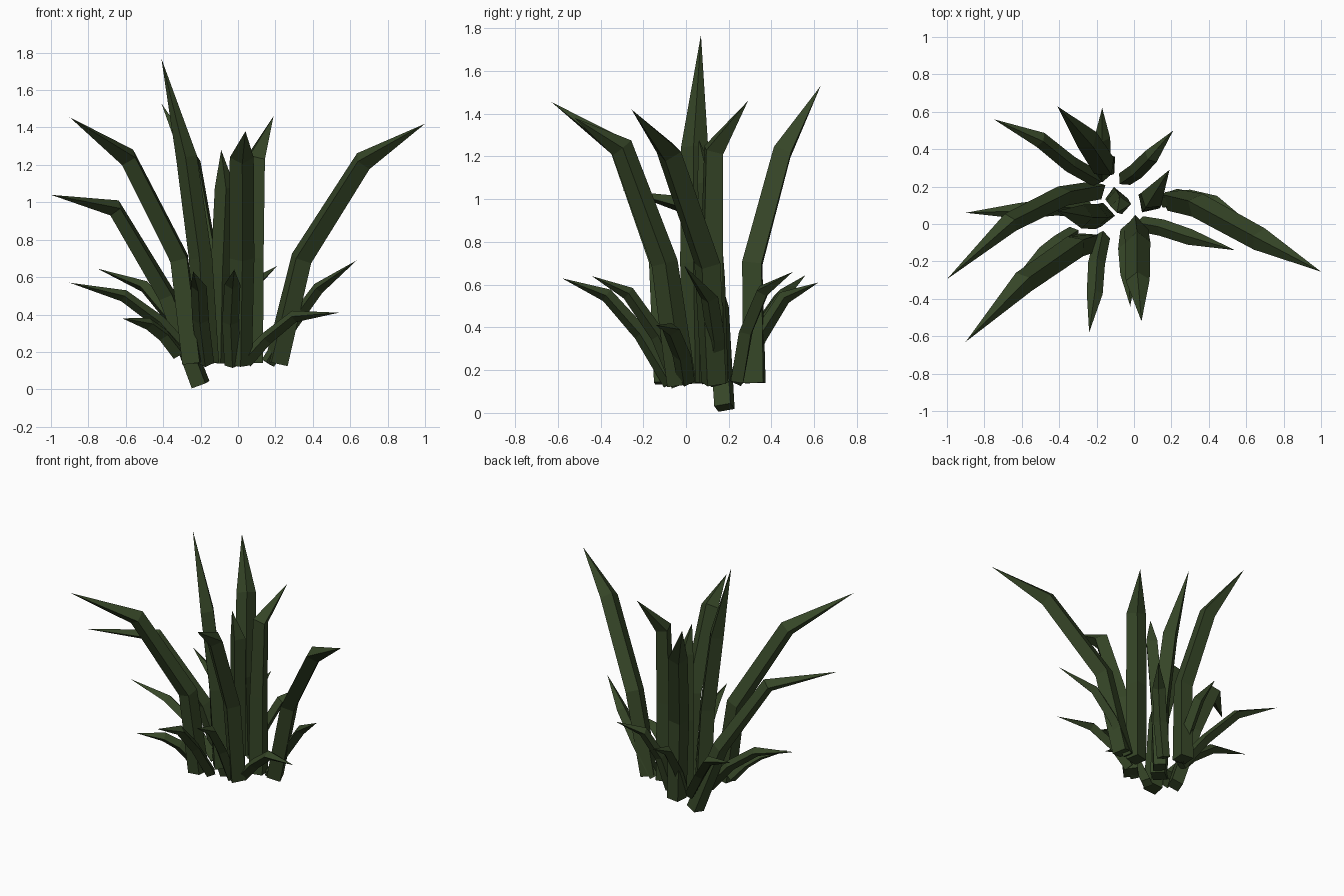
import bpy, bmesh
from mathutils import Vector

green = bpy.data.materials.new("dark_green")
green.diffuse_color = (0.036, 0.06, 0.02, 1)


def blade(name, base, mid, bend, tip, width, thick):
    """Diamond-section blade: three rings along a bent spine, closing to a point."""
    pts = [Vector(p) for p in (base, mid, bend, tip)]
    out = pts[3] - pts[0]
    out.z = 0
    side = Vector((0, 0, 1)).cross(out).normalized()
    bm = bmesh.new()
    rings = []
    for i in range(3):
        ahead = (pts[i + 1] - pts[i]).normalized()
        behind = (pts[i] - pts[i - 1]).normalized() if i else ahead
        tangent = (ahead + behind).normalized()
        s = (side - tangent * side.dot(tangent)).normalized()
        n = tangent.cross(s)
        w = s * width * (0.95, 1.0, 0.95)[i] / 2
        t = n * thick * (1.1, 1.0, 0.9)[i] / 2
        rings.append([bm.verts.new(pts[i] + d) for d in (w, t, -w, -t)])
    bm.faces.new(rings[0])
    end = bm.verts.new(pts[3])
    for j in range(4):
        m = (j + 1) % 4
        for a, b in zip(rings, rings[1:]):
            bm.faces.new((a[j], a[m], b[m], b[j]))
        bm.faces.new((rings[2][j], rings[2][m], end))
    bmesh.ops.recalc_face_normals(bm, faces=bm.faces)
    mesh = bpy.data.meshes.new(name)
    bm.to_mesh(mesh)
    bm.free()
    mesh.materials.append(green)
    bpy.context.collection.objects.link(bpy.data.objects.new(name, mesh))


# Tall blades: base, middle, bend, tip
tall = [
    ((-.17, .05, .14), (-.20, .04, .70), (-.275, .04, 1.24), (-.41, .07, 1.77)),
    ((-.245, -.10, .14), (-.315, -.12, .70), (-.59, -.31, 1.24), (-.90, -.63, 1.455)),
    ((.205, .13, .14), (.34, .10, .70), (.67, -.08, 1.22), (1.0, -.255, 1.42)),
    ((.08, .12, .14), (.08, .12, .70), (.09, .13, 1.23), (.19, .29, 1.46)),
    ((-.15, .32, .14), (-.16, .31, .70), (-.25, .45, 1.22), (-.41, .63, 1.53)),
    ((.01, -.02, .13), (.02, -.10, .70), (.02, -.30, 1.24), (.04, -.52, 1.38)),
    ((-.10, .14, .14), (-.09, .13, .62), (-.07, .10, 1.08), (-.09, .06, 1.28)),
    ((-.20, .18, .025), (-.38, .15, .50), (-.66, .01, .97), (-1.0, -.295, 1.04)),
]
for i, p in enumerate(tall):
    slim = .85 if i >= 6 else 1
    blade(f"tall_blade_{i + 1}", *p, .135 * slim, .125 * slim)

# Short outer blades
short = [
    ((.16, .13, .14), (.29, .14, .35), (.43, .11, .54), (.635, -.01, .69)),
    ((.04, .00, .15), (.15, -.02, .27), (.30, -.07, .39), (.54, -.14, .41)),
    ((-.05, .24, .15), (.01, .28, .38), (.09, .36, .57), (.21, .50, .66)),
    ((-.17, .26, .15), (-.17, .34, .35), (-.17, .46, .54), (-.17, .62, .61)),
    ((-.20, .24, .15), (-.34, .32, .36), (-.50, .45, .55), (-.75, .56, .645)),
    ((-.24, .08, .16), (-.42, .09, .36), (-.61, .07, .50), (-.90, .06, .57)),
    ((-.32, -.05, .19), (-.40, -.10, .29), (-.48, -.16, .35), (-.62, -.27, .38)),
    ((-.17, -.07, .14), (-.20, -.21, .37), (-.21, -.37, .55), (-.24, -.58, .63)),
    ((-.03, -.03, .13), (-.04, -.13, .36), (-.03, -.27, .56), (-.02, -.44, .64)),
]
for i, p in enumerate(short):
    blade(f"short_blade_{i + 1}", *p, .09, .072)
